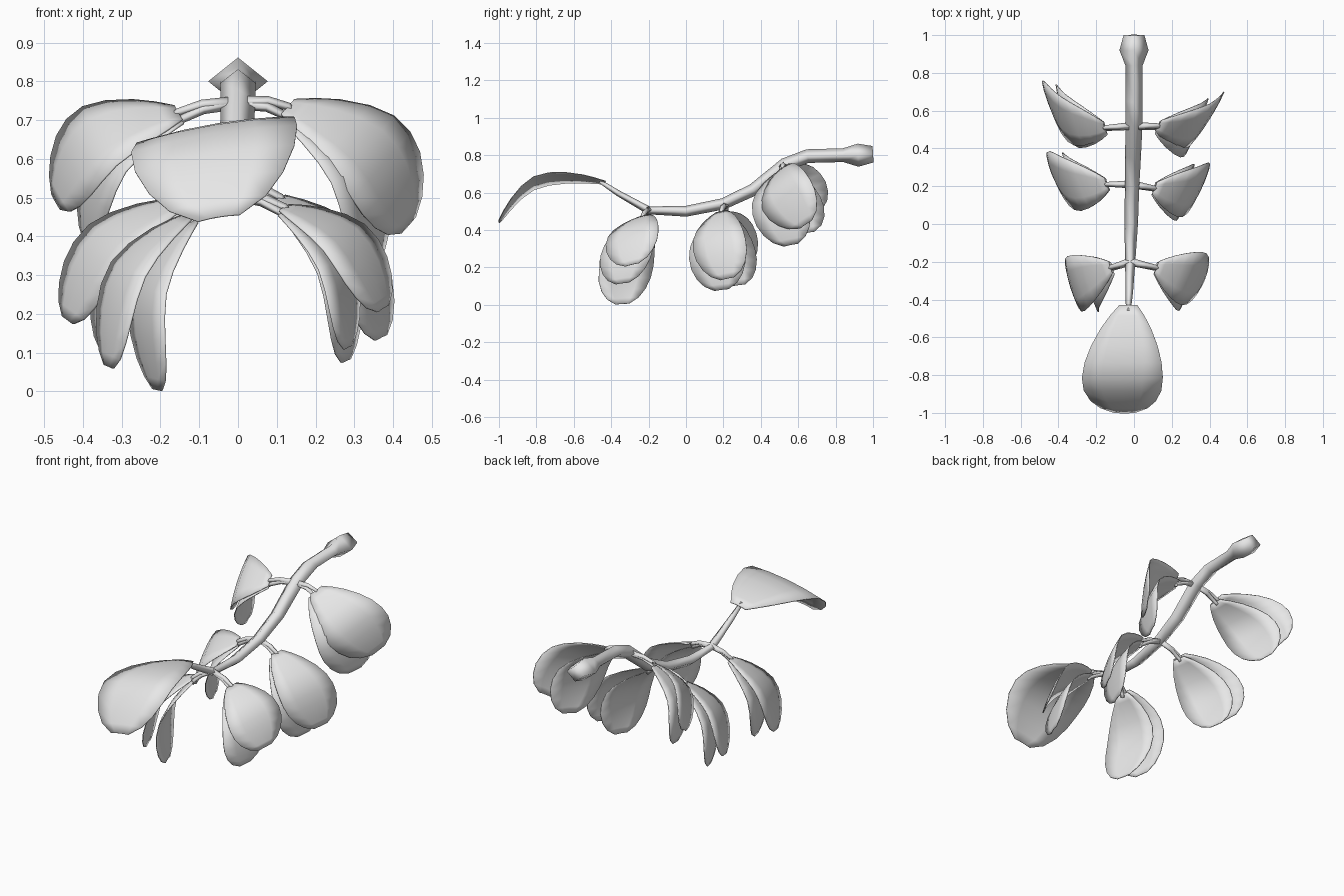
import bpy, bmesh
from mathutils import Vector as V

if "Cube" in bpy.data.objects:
    bpy.data.objects.remove(bpy.data.objects["Cube"])

grey = bpy.data.materials.new("plain grey")
grey.diffuse_color = (0.8, 0.8, 0.8, 1)
grey.use_nodes = True
grey.node_tree.nodes["Principled BSDF"].inputs["Base Color"].default_value = grey.diffuse_color


def finish(name, bm):
    bmesh.ops.recalc_face_normals(bm, faces=bm.faces)
    for f in bm.faces:
        f.smooth = True
    me = bpy.data.meshes.new(name)
    bm.to_mesh(me)
    bm.free()
    me.materials.append(grey)
    ob = bpy.data.objects.new(name, me)
    bpy.context.collection.objects.link(ob)
    return ob


def tube(name, pts, radii, flat=0.8):
    """Tapered four-sided (diamond) tube along a path."""
    bm = bmesh.new()
    pts = [V(p) for p in pts]
    rings = []
    for i, (p, r) in enumerate(zip(pts, radii)):
        t = (pts[min(i + 1, len(pts) - 1)] - pts[max(i - 1, 0)]).normalized()
        side = t.cross(V((0, 0, 1))).normalized()
        up = side.cross(t)
        rings.append([bm.verts.new(p + o * r) for o in
                      (side, up * flat, -side, -up * flat)])
    for a, b in zip(rings, rings[1:]):
        for k in range(4):
            bm.faces.new((a[k], a[(k + 1) % 4], b[(k + 1) % 4], b[k]))
    bm.faces.new(rings[0])
    bm.faces.new(rings[-1])
    return finish(name, bm)


# egg outline: (position along the leaf, relative half width)
OUTLINE = [(0, .22), (.08, .42), (.18, .62), (.32, .82), (.46, .95), (.6, 1),
           (.73, .96), (.85, .81), (.94, .58), (1, .25)]


def leaf(name, base, tip, lat, bulge, peak, camber):
    """Arched egg-shaped blade from base to tip; lat is the half width."""
    base, tip, lat = V(base), V(tip), V(lat)
    d = tip - base
    n = d.cross(lat).normalized()
    if n.z < 0:
        n = -n
    bm = bmesh.new()
    rows = []
    for s, w in OUTLINE:
        # distance from the highest point of the arch, 0 at peak, 1 at the ends
        q = (peak - s) / peak if s < peak else (s - peak) / (1 - peak)
        c = base + d * s + n * d.length * bulge * (1 - q ** 1.7)
        rows.append([bm.verts.new(c + lat * w * u - n * camber * w * u * u)
                     for u in (-1, -.5, 0, .5, 1)])
    for a, b in zip(rows, rows[1:]):
        for k in range(4):
            bm.faces.new((a[k], a[k + 1], b[k + 1], b[k]))
    ob = finish(name, bm)
    m = ob.modifiers.new("thickness", "SOLIDIFY")
    m.thickness = 0.005
    m.offset = 0
    return ob


# main stem with its knobbed back end
tube("stem",
     [(0, 1, .805), (0, .92, .80), (0, .84, .80), (0, .65, .795), (0, .53, .75),
      (-.005, .36, .615), (-.01, .2, .54), (-.015, 0, .50), (-.02, -.2, .505),
      (-.025, -.36, .595), (-.03, -.46, .66)],
     [.055, .077, .046, .046, .045, .042, .038, .036, .027, .02, .013])

# end leaf
leaf("end_leaf", (-.03, -.43, .655), (-.05, -1.0, .45), (.214, 0, .035),
     .235, .57, .014)

# side leaves, two per side at each node:
# node: (stem point), then per leaf: base, tip, half width vector
NODES = {
    "back": ((0, .52, .745), {
        "right_upper": ((.13, .52, .735), (.44, .64, .43), (.075, .125, .085)),
        "right_lower": ((.125, .51, .71), (.345, .56, .32), (.06, .15, .03)),
        "left_upper": ((-.155, .51, .72), (-.47, .69, .49), (-.045, .14, .08)),
        "left_lower": ((-.15, .505, .70), (-.39, .65, .385), (-.04, .15, .03))}),
    "middle": ((-.01, .21, .535), {
        "right_upper": ((.11, .19, .50), (.37, .22, .14), (.06, .14, .03)),
        "right_lower": ((.105, .185, .48), (.28, .19, .08), (.045, .15, .02)),
        "left_upper": ((-.145, .21, .49), (-.44, .28, .185), (-.055, .15, .04)),
        "left_lower": ((-.14, .21, .475), (-.345, .28, .105), (-.05, .14, .02))}),
    "front": ((-.02, -.2, .51), {
        "right_upper": ((.12, -.23, .475), (.375, -.29, .215), (.055, .14, .035)),
        "right_lower": ((.115, -.235, .46), (.285, -.34, .115), (.04, .14, .02)),
        "left_upper": ((-.125, -.23, .455), (-.335, -.335, .065), (-.045, .145, .02)),
        "left_lower": ((-.115, -.235, .44), (-.21, -.34, .005), (-.045, .145, .01))}),
}
for node, (root, leaves) in NODES.items():
    root = V(root)
    for side, (base, tip, lat) in leaves.items():
        bulge = .22 if node == "back" else .19
        leaf(f"{node}_{side}_leaf", base, tip, lat, bulge, .48, .01)
        # short arched stalk
        b = V(base)
        mid = root.lerp(b, .6) + V((0, 0, .01))
        end = b + (V(tip) - b) * 0.04
        tube(f"{node}_{side}_stalk", [root, mid, b, end], [.022, .016, .013, .01])
